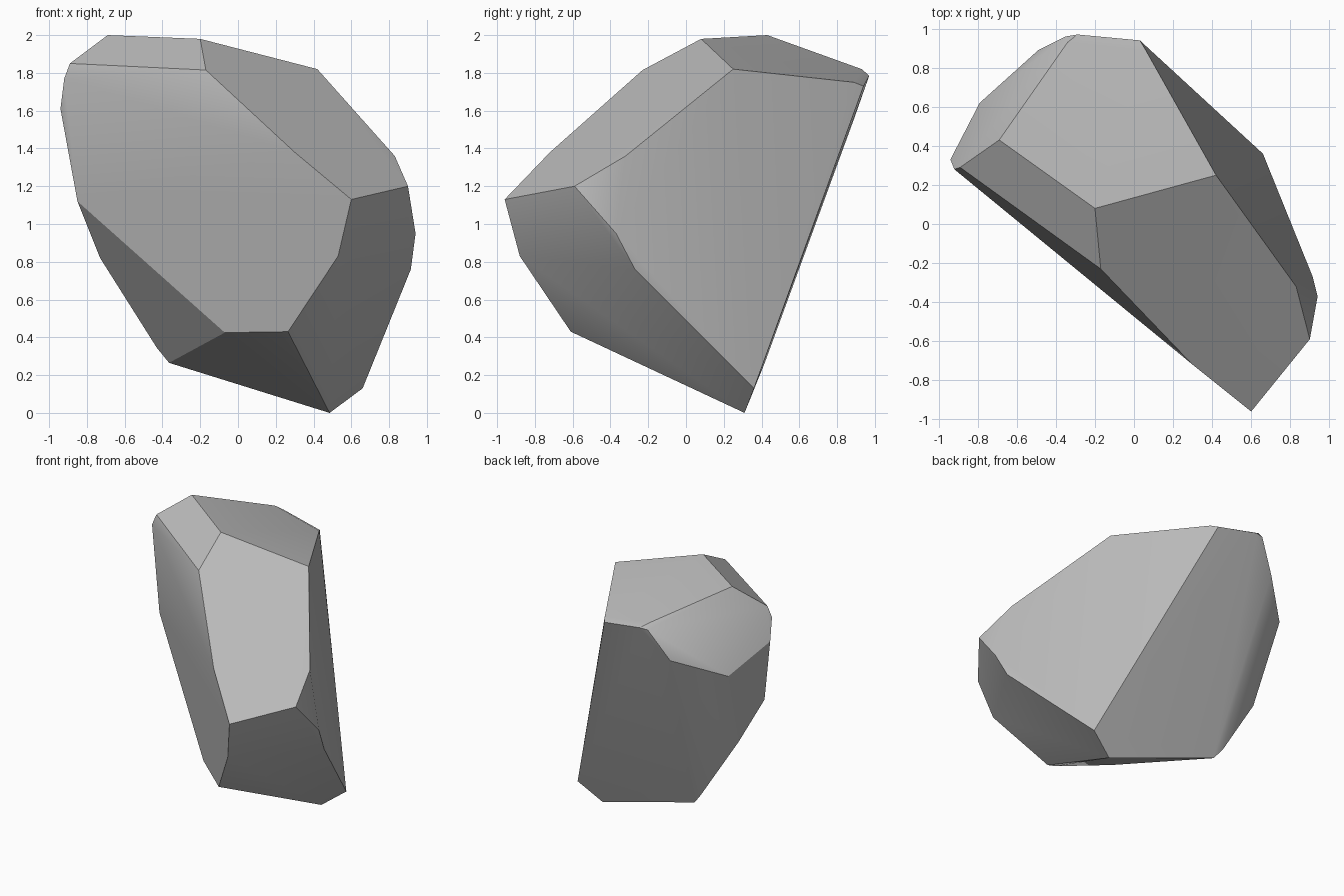
import bpy
import bmesh
import math

if "Cube" in bpy.data.objects:
    bpy.data.objects.remove(bpy.data.objects["Cube"])

# Corner points of the faceted boulder, grouped by area
crown = [(-.69, .43, 2.0), (-.20, .08, 1.98), (.42, .25, 1.82),
         (.06, .89, 1.75), (-.34, .93, 1.82)]
back_lip = [(-.35, .96, 1.78), (-.29, .97, 1.785), (.03, .94, 1.73)]
shoulder = [(-.17, -.23, 1.815), (.30, -.72, 1.38), (.60, -.96, 1.13),
            (.90, -.59, 1.20), (.83, -.32, 1.36)]
right_side = [(.94, -.37, .95), (.915, -.27, .76), (.66, .36, .13)]
left_side = [(-.89, .29, 1.85), (-.92, .28, 1.77), (-.94, .33, 1.61),
             (-.79, .62, 1.415), (-.49, .89, 1.557),
             (-.85, .27, 1.12), (-.73, .41, .82), (-.43, .437, .345)]
base = [(.485, .31, 0), (-.365, .417, .265), (-.07, -.315, .425),
        (.235, -.56, .41), (.265, -.61, .43), (.53, -.88, .83)]

# Boulder: convex skin around the corners, near-coplanar triangles merged
bm = bmesh.new()
for p in crown + back_lip + shoulder + right_side + left_side + base:
    bm.verts.new(p)
bmesh.ops.convex_hull(bm, input=bm.verts[:])
bmesh.ops.delete(bm, geom=[v for v in bm.verts if not v.link_faces], context='VERTS')
bmesh.ops.dissolve_limit(bm, angle_limit=math.radians(3),
                         verts=bm.verts[:], edges=bm.edges[:])
bmesh.ops.recalc_face_normals(bm, faces=bm.faces[:])
mesh = bpy.data.meshes.new("boulder")
bm.to_mesh(mesh)
bm.free()

boulder = bpy.data.objects.new("boulder", mesh)
bpy.context.collection.objects.link(boulder)

# Stone colour
stone = bpy.data.materials.new("grey stone")
stone.diffuse_color = (.5, .5, .5, 1)
stone.use_nodes = True
stone.node_tree.nodes["Principled BSDF"].inputs["Base Color"].default_value = stone.diffuse_color
mesh.materials.append(stone)

# Soft shading on shallow edges, crisp facets elsewhere
bpy.context.view_layer.objects.active = boulder
boulder.select_set(True)
bpy.ops.object.shade_smooth_by_angle(angle=math.radians(30))
